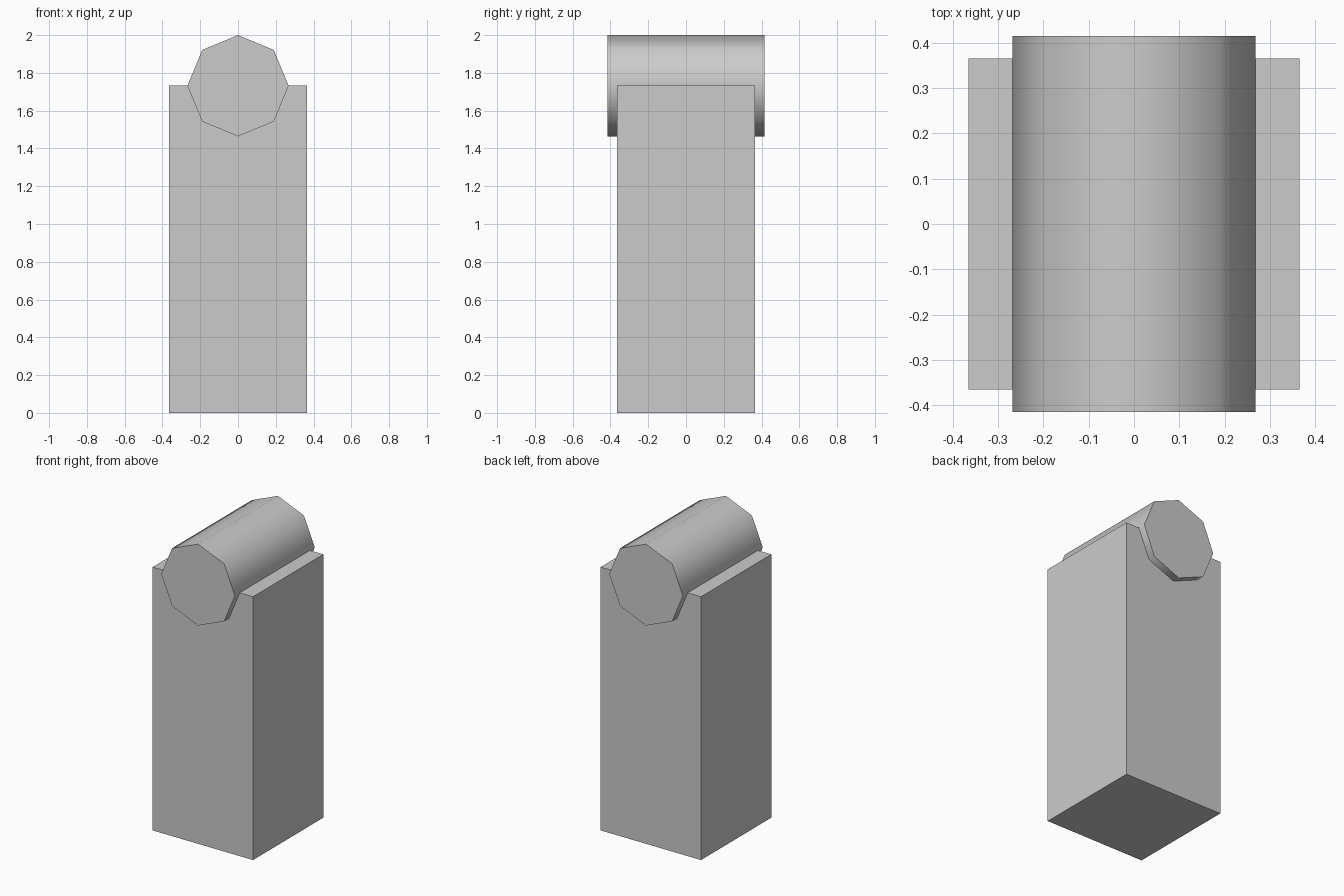
import bpy
from math import radians

if "Cube" in bpy.data.objects:
    bpy.data.objects.remove(bpy.data.objects["Cube"])

R = 0.268          # roller radius
AXIS_Z = 2.0 - R   # roller axis height, level with the top of the post

# Square post
bpy.ops.mesh.primitive_cube_add(size=1, location=(0, 0, AXIS_Z / 2))
post = bpy.context.object
post.name = "post"
post.scale = (0.73, 0.73, AXIS_Z)
bpy.ops.object.transform_apply(location=False, rotation=False, scale=True)

# Eight-sided roller lying front to back, half sunk into the post
bpy.ops.mesh.primitive_cylinder_add(vertices=8, radius=R, depth=0.83,
                                    location=(0, 0, AXIS_Z),
                                    rotation=(radians(90), 0, 0))
roller = bpy.context.object
roller.name = "roller"
bpy.ops.object.transform_apply(location=False, rotation=True, scale=False)
bpy.ops.object.shade_smooth_by_angle(angle=radians(60))
